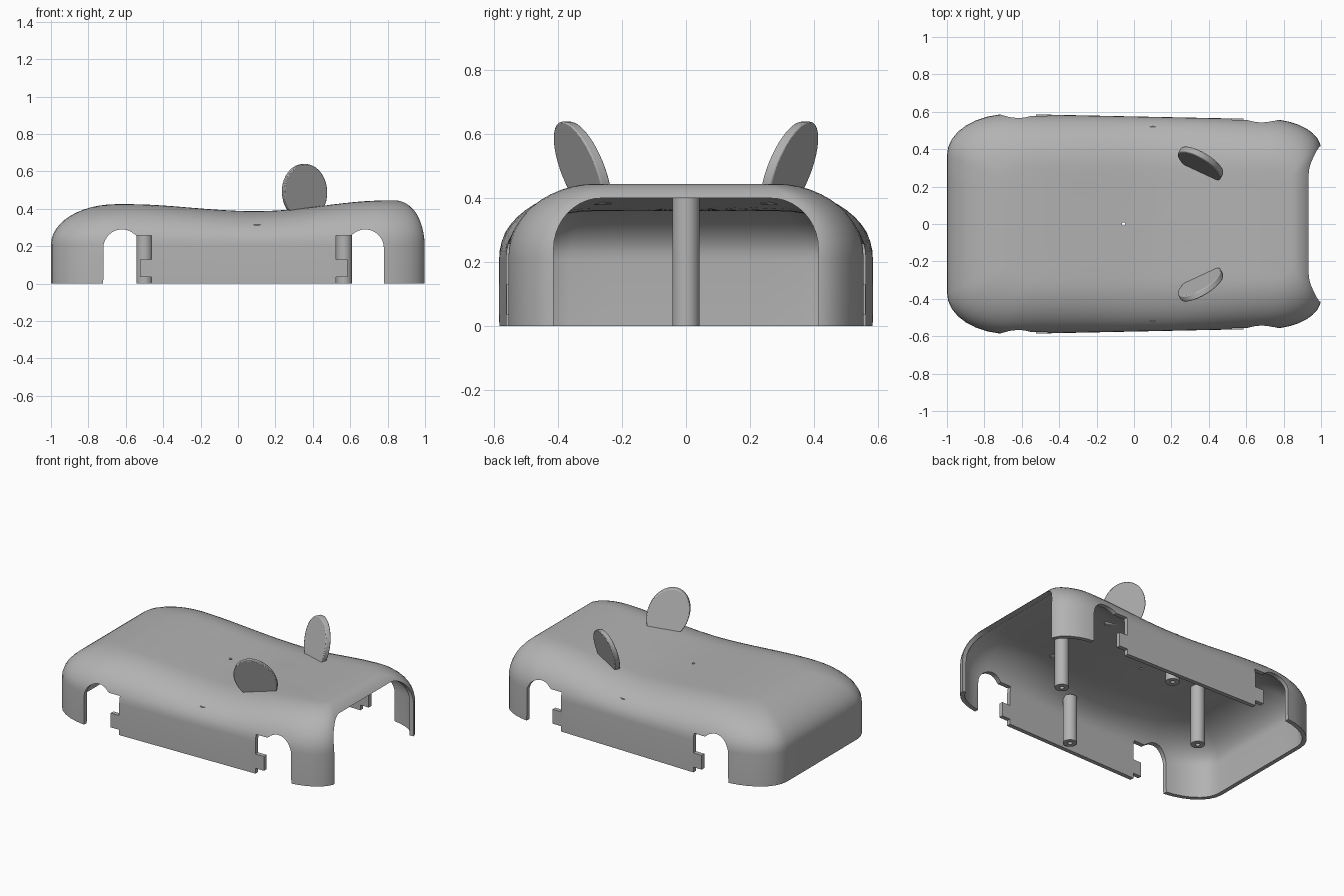
import bpy, bmesh, math
from math import sin, cos, pi, radians

cube = bpy.data.objects.get("Cube")
if cube:
    bpy.data.objects.remove(cube, do_unlink=True)

grey = bpy.data.materials.new("plain grey")
grey.use_nodes = True
colour = (0.45, 0.45, 0.45, 1)
grey.diffuse_color = colour
grey.node_tree.nodes["Principled BSDF"].inputs["Base Color"].default_value = colour


def make_object(name, bm):
    bmesh.ops.recalc_face_normals(bm, faces=bm.faces)
    mesh = bpy.data.meshes.new(name)
    bm.to_mesh(mesh)
    bm.free()
    mesh.materials.append(grey)
    obj = bpy.data.objects.new(name, mesh)
    bpy.context.collection.objects.link(obj)
    return obj


def shade(obj, angle=35):
    bpy.ops.object.select_all(action="DESELECT")
    obj.select_set(True)
    bpy.context.view_layer.objects.active = obj
    bpy.ops.object.shade_smooth_by_angle(angle=radians(angle))


def bridge(bm, a, b):
    for i in range(len(a)):
        j = (i + 1) % len(a)
        bm.faces.new((a[i], a[j], b[j], b[i]))


def prism(name, near, far):
    """Closed solid between two matching outlines."""
    bm = bmesh.new()
    a = [bm.verts.new(p) for p in near]
    b = [bm.verts.new(p) for p in far]
    bridge(bm, a, b)
    bm.faces.new(a)
    bm.faces.new(b)
    return make_object(name, bm)


def roof(x):
    """Height of the roof line along the body."""
    def blend(t):
        t = min(max(t, 0), 1)
        return (1 - cos(pi * t)) / 2
    return 0.425 - 0.038 * blend((x + 0.6) / 0.7) + 0.058 * blend((x - 0.1) / 0.7)


def outline(k):
    """Rounded rectangle in plan; k runs from 0 at the wall to 1 at the roof."""
    x0, x1, w = -1 + 0.35 * k, 1 - 0.16 * k, 0.575 - 0.28 * k
    s = 1 - 0.6 * k
    corners = [(x1, 1, 0.27, 0.16, 0), (x0, 1, 0.35, 0.22, 90),
               (x0, -1, 0.35, 0.22, 180), (x1, -1, 0.27, 0.16, 270)]
    arcs = []
    for x, side, rx, ry, start in corners:
        cx = x - math.copysign(rx * s, x)
        cy = side * (w - ry * s)
        angles = [radians(start + 90 * i / 8) for i in range(9)]
        arcs.append([(cx + rx * s * cos(a), cy + ry * s * sin(a)) for a in angles])
    points = []
    for n, arc in enumerate(arcs):
        points += arc
        p, q = arc[-1], arcs[(n + 1) % 4][0]
        steps = 14 if n % 2 == 0 else 6
        points += [(p[0] + (q[0] - p[0]) * i / steps, p[1] + (q[1] - p[1]) * i / steps)
                   for i in range(1, steps)]
    return [(x, y * (1 - 0.036 * x)) for x, y in points]


# Body shell: wall, rounded shoulder and wavy roof
WALL = 0.21
bm = bmesh.new()
rings = [[bm.verts.new((x, y, 0)) for x, y in outline(0)]]
for i in range(13):
    a = pi / 2 * i / 12
    rings.append([bm.verts.new((x, y, WALL + (roof(x) - WALL) * sin(a)))
                  for x, y in outline(1 - cos(a))])
for s in (0.8, 0.6, 0.4, 0.2, 0.05):
    ring = []
    for x, y in outline(1):
        x = 0.1 + (x - 0.1) * s
        ring.append(bm.verts.new((x, y * s, roof(x))))
    rings.append(ring)
for a, b in zip(rings, rings[1:]):
    bridge(bm, a, b)
bm.faces.new(rings[-1])
body = make_object("body_shell", bm)
if sum(f.normal.z for f in body.data.polygons) < 0:
    body.data.flip_normals()
solid = body.modifiers.new("thickness", "SOLIDIFY")
solid.thickness = 0.028
solid.offset = -1

# Wheel arch cutters, with a locking tab left on each end of the side panel
arch = [(-0.725, -0.1), (-0.72, 0.03)]
arch += [(-0.62 + 0.1 * cos(radians(t)), 0.19 + 0.1 * sin(radians(t)))
         for t in range(180, 40, -12)]
arch += [(-0.543, 0.257), (-0.463, 0.257), (-0.463, 0.13), (-0.525, 0.13),
         (-0.525, 0.035), (-0.463, 0.035), (-0.463, -0.1)]
cutters = []
for name, side in (("rear", 1), ("nose", -1)):
    pts = [(x if side == 1 else 0.06 - x, z) for x, z in arch]
    cutters.append(prism(name + "_arch_cutter", [(x, -1, z) for x, z in pts],
                         [(x, 1, z) for x, z in pts]))

# Cutter for the open end
half = [(0.415 - 0.15 + 0.15 * cos(radians(t)), 0.24 + 0.16 * sin(radians(t)))
        for t in range(0, 91, 9)]
half = [(0.415, -0.1)] + half
opening = half + [(-y, z) for y, z in reversed(half)]
cutters.append(prism("end_opening_cutter", [(0.86, y, z) for y, z in opening],
                     [(1.2, y, z) for y, z in opening]))

# Cutter for the small roof hole
circle = [(-0.055 + 0.009 * cos(t * pi / 6), 0.009 * sin(t * pi / 6)) for t in range(12)]
cutters.append(prism("roof_hole_cutter", [(x, y, 0.3) for x, y in circle],
                     [(x, y, 0.5) for x, y in circle]))

bpy.context.view_layer.objects.active = body
for cutter in cutters:
    cut = body.modifiers.new(cutter.name, "BOOLEAN")
    cut.object = cutter
    cut.operation = "DIFFERENCE"
    cut.solver = "EXACT"
bpy.ops.object.select_all(action="DESELECT")
body.select_set(True)
for m in list(body.modifiers):
    bpy.ops.object.modifier_apply(modifier=m.name)
for cutter in cutters:
    bpy.data.objects.remove(cutter, do_unlink=True)
shade(body)


# Mounting posts with screw holes
def post(name, x, y, top):
    bm = bmesh.new()
    loops = []
    for r, z in ((0.043, top), (0.043, 0), (0.014, 0), (0.014, 0.12)):
        loops.append([bm.verts.new((x + r * cos(t * pi / 16), y + r * sin(t * pi / 16), z))
                      for t in range(32)])
    for a, b in zip(loops, loops[1:]):
        bridge(bm, a, b)
    bm.faces.new(loops[0])
    bm.faces.new(loops[-1])
    shade(make_object(name, bm))


post("rear_post", -0.5, 0, 0.405)
post("nose_post", 0.567, 0, 0.405)
post("left_side_post", 0.1, 0.48, 0.315)
post("right_side_post", 0.1, -0.48, 0.315)


# Ears: tilted oval plates leaning outward
def ear(name, side):
    along, out = (0.89, 0.45), (0.45, -0.89)
    faces = []
    for offset in (-0.017, 0.017):
        pts = []
        for i in range(40):
            t = 2 * pi * i / 40
            u = 0.13 * cos(t) - 0.025 * sin(t)
            z = max(0.49 + 0.15 * sin(t), 0.378 + 0.0001 * cos(t))
            v = 0.3 * (z - 0.41) + offset
            pts.append((0.345 + along[0] * u + out[0] * v,
                        side * (0.302 - along[1] * u - out[1] * v), z))
        faces.append(pts)
    obj = prism(name, *faces)
    bevel = obj.modifiers.new("soft edge", "BEVEL")
    bevel.width = 0.005
    bevel.segments = 2
    bevel.limit_method = "ANGLE"
    bevel.angle_limit = radians(50)
    shade(obj)


ear("left_ear", 1)
ear("right_ear", -1)
